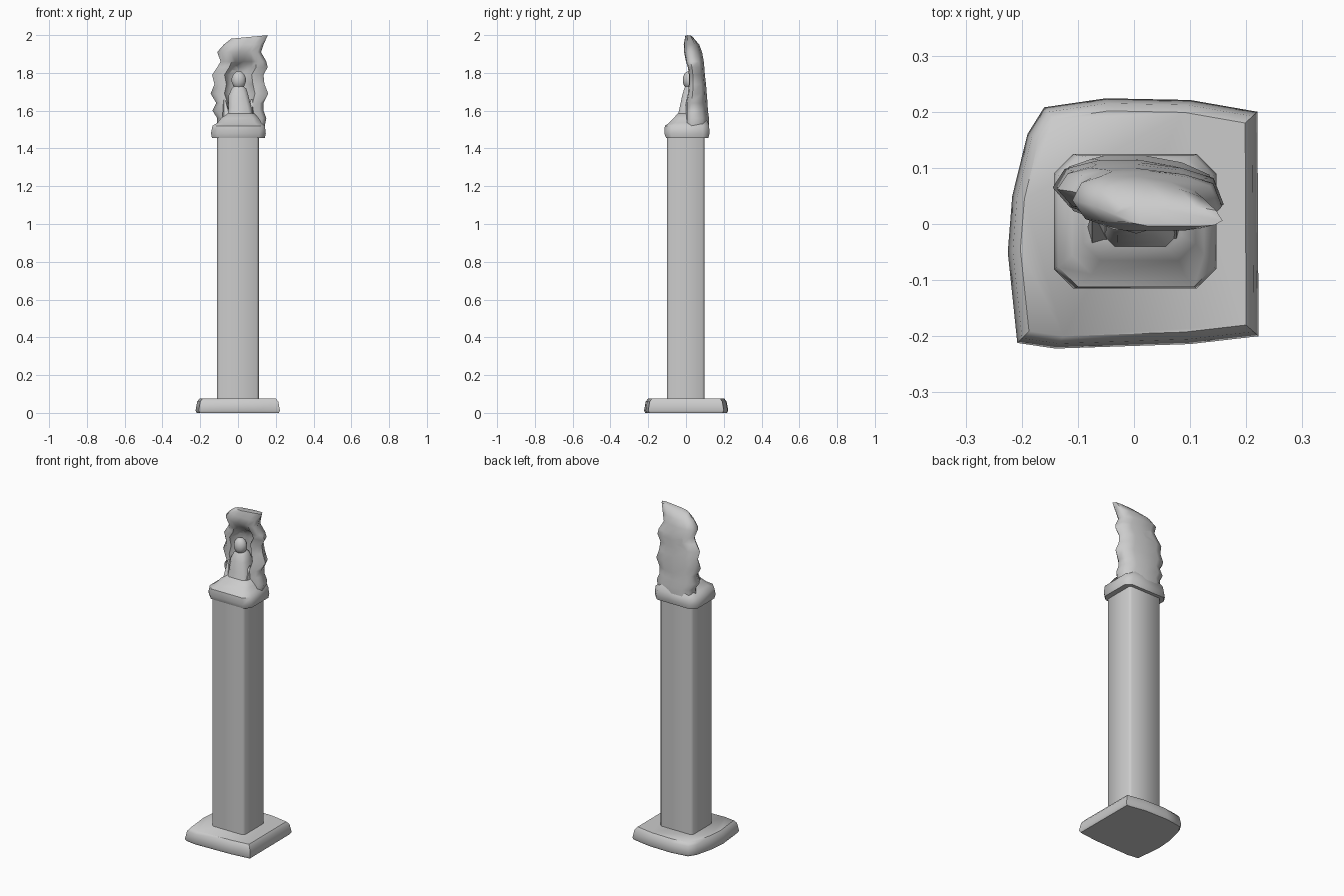
import bpy, math

if "Cube" in bpy.data.objects:
    bpy.data.objects.remove(bpy.data.objects["Cube"])


def loft(name, rings, angle=50):
    """Skin a stack of equal-length rings and cap both ends."""
    n = len(rings[0])
    verts = [p for ring in rings for p in ring]
    faces = [(r * n + i, r * n + (i + 1) % n, (r + 1) * n + (i + 1) % n, (r + 1) * n + i)
             for r in range(len(rings) - 1) for i in range(n)]
    faces.append(tuple(reversed(range(n))))
    faces.append(tuple(range(len(verts) - n, len(verts))))
    mesh = bpy.data.meshes.new(name)
    mesh.from_pydata(verts, [], faces)
    obj = bpy.data.objects.new(name, mesh)
    bpy.context.collection.objects.link(obj)
    smooth(obj, angle)
    return obj


def smooth(obj, angle):
    bpy.ops.object.select_all(action='DESELECT')
    obj.select_set(True)
    bpy.context.view_layer.objects.active = obj
    bpy.ops.object.shade_smooth_by_angle(angle=math.radians(angle))


def block(z, x0, x1, y0, y1, c):
    """Rectangle with cut corners of size c."""
    return [(x0 + c, y0, z), (x1 - c, y0, z), (x1, y0 + c, z), (x1, y1 - c, z),
            (x1 - c, y1, z), (x0 + c, y1, z), (x0, y1 - c, z), (x0, y0 + c, z)]


# Base plate with one worn corner
outline = [(-.208, -.212), (-.14, -.222), (.1, -.214), (.222, -.2), (.22, .2), (.1, .221),
           (-.05, .224), (-.16, .208), (-.19, .16), (-.217, .05), (-.225, -.05)]
loft("base_plate", [[(x * s, y * s, z) for x, y in outline]
                    for z, s in [(0, .97), (.012, 1), (.06, .96), (.077, .90)]])

# Tall square shaft
loft("shaft", [block(z, -.11, .11, -.1, .098, .012) for z in (.06, .5, 1, 1.47)])

# Capital rising to a mound in front of the figure
loft("capital", [block(*r) for r in [
    (1.455, -.138, .142, -.105, .118, .03), (1.48, -.143, .147, -.115, .125, .035),
    (1.52, -.135, .142, -.112, .122, .035), (1.535, -.11, .125, -.09, .118, .035),
    (1.56, -.09, .11, -.065, .105, .03), (1.585, -.06, .085, -.045, .09, .025)]])

# Ragged stone niche: z, left, right, front, back, hollow fraction
rows = [(1.51, -.115, .14, .0, .122, .3), (1.56, -.11, .15, .0, .122, .45),
        (1.60, -.135, .135, .0, .116, .6), (1.64, -.115, .135, .0, .114, .65),
        (1.69, -.145, .16, .01, .11, .7), (1.74, -.125, .14, .015, .106, .7),
        (1.79, -.137, .135, .015, .1, .7), (1.83, -.11, .157, .01, .097, .65),
        (1.86, -.092, .15, .0, .094, .3), (1.91, -.11, .122, -.01, .085, 0),
        (1.95, -.075, .135, -.012, .07, 0), (1.985, -.035, .158, -.004, .035, 0)]
rings = []
for z, x0, x1, yf, yb, h in rows:
    w, d = x1 - x0, yb - yf
    section = [(0, .55), (.1, .2), (.24, .08), (.32, h * .85), (.5, h), (.68, h * .85),
               (.77, .0), (.92, .05), (1, .25), (.94, .72), (.75, .9), (.5, 1), (.22, 1), (.07, .88)]
    tip = .018 if z > 1.98 else 0
    rings.append([(x0 + u * w, yf + v * d, z + tip * (u - .2)) for u, v in section])
niche = loft("stone_niche", rings, 60)

# Small hole through the back of the niche
hole = loft("hole_cutter", [[(-.042, y, 1.852), (-.03, y, 1.812), (.004, y, 1.81), (-.008, y, 1.838)]
                            for y in (-.1, .25)])
hole.hide_render = True
hole.hide_set(True)
cut = niche.modifiers.new("hole", 'BOOLEAN')
cut.operation = 'DIFFERENCE'
cut.object = hole

# Figure body inside the niche
loft("figure_body", [block(*r) for r in [
    (1.54, -.06, .085, -.05, .08, .02), (1.62, -.05, .07, -.033, .08, .02),
    (1.68, -.05, .055, -.02, .08, .02), (1.715, -.035, .045, -.01, .07, .02),
    (1.735, -.014, .024, .0, .05, .012)]])

# Figure head
bpy.ops.mesh.primitive_uv_sphere_add(segments=10, ring_count=7, location=(.004, .018, 1.762))
head = bpy.context.object
head.name = "figure_head"
head.scale = (.04, .036, .048)
smooth(head, 60)

# Jagged lumps either side of the figure
for side, x in (("left", -.065), ("right", .066)):
    bpy.ops.mesh.primitive_cone_add(vertices=5, radius1=.026, radius2=.006, depth=.1,
                                    location=(x, .0, 1.61), rotation=(-.3, x * 2, 0))
    bpy.context.object.name = side + "_lump"
